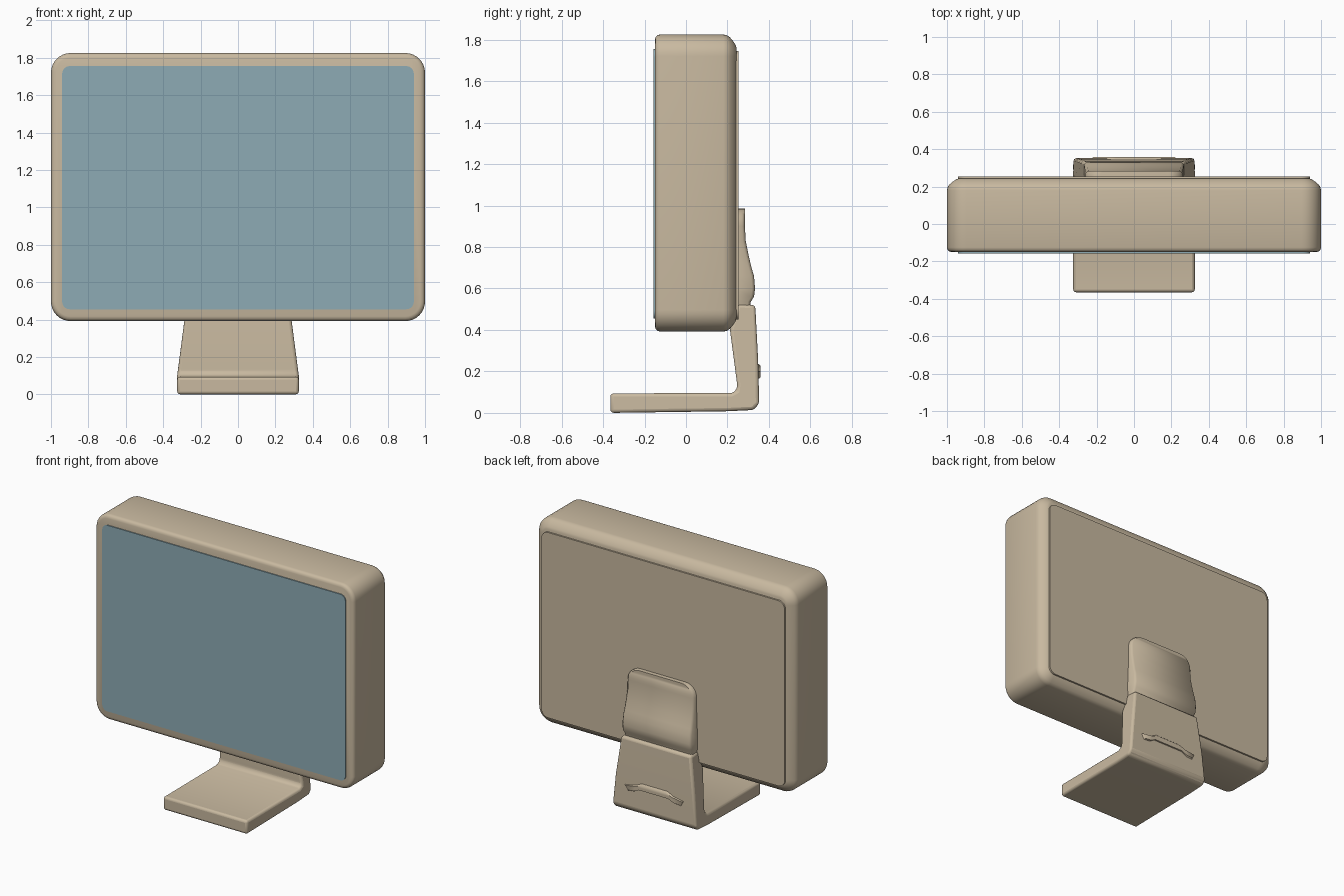
import bpy, bmesh, math

if "Cube" in bpy.data.objects:
    bpy.data.objects.remove(bpy.data.objects["Cube"])


def material(name, rgb):
    m = bpy.data.materials.new(name)
    m.diffuse_color = (*rgb, 1)
    m.use_nodes = True
    m.node_tree.nodes["Principled BSDF"].inputs["Base Color"].default_value = m.diffuse_color
    return m


BEIGE = material("warm_beige", (0.58, 0.485, 0.35))
BLUE = material("screen_blue", (0.27, 0.41, 0.46))


def finish(name, bm, mat, bevel=0, angle=35):
    bmesh.ops.recalc_face_normals(bm, faces=bm.faces)
    me = bpy.data.meshes.new(name)
    bm.to_mesh(me)
    bm.free()
    me.materials.append(mat)
    ob = bpy.data.objects.new(name, me)
    bpy.context.collection.objects.link(ob)
    if bevel:
        b = ob.modifiers.new("soft_edges", 'BEVEL')
        b.width, b.segments = bevel, 3
        b.limit_method, b.angle_limit = 'ANGLE', math.radians(40)
    bpy.ops.object.select_all(action='DESELECT')
    ob.select_set(True)
    bpy.context.view_layer.objects.active = ob
    bpy.ops.object.shade_smooth_by_angle(angle=math.radians(angle))
    return ob


def rounded_rect(hx, z0, z1, r, n=8):
    pts = []
    for cx, cz, a0 in ((hx - r, z1 - r, 0), (-hx + r, z1 - r, 90),
                       (-hx + r, z0 + r, 180), (hx - r, z0 + r, 270)):
        for i in range(n + 1):
            a = math.radians(a0 + 90 * i / n)
            pts.append((cx + r * math.cos(a), cz + r * math.sin(a)))
    return pts


def loft(name, rings, mat, angle=35):
    """Skin a list of (points, y) rings of equal length and cap both ends."""
    bm = bmesh.new()
    loops = [[bm.verts.new((x, y, z)) for x, z in pts] for pts, y in rings]
    n = len(loops[0])
    for a, b in zip(loops, loops[1:]):
        for i in range(n):
            j = (i + 1) % n
            bm.faces.new((a[i], a[j], b[j], b[i]))
    bm.faces.new(loops[0])
    bm.faces.new(loops[-1])
    return finish(name, bm, mat, angle=angle)


def slab(name, hx, z0, z1, r, y0, y1, mat):
    p = rounded_rect(hx, z0, z1, r)
    return loft(name, [(p, y0), (p, y1)], mat)


# Monitor housing: rounded rectangle lofted from front lip to back chamfer
steps = [(-0.15, 0.025), (-0.146, 0.012), (-0.138, 0.004), (-0.125, 0.0),
         (0.18, 0.0), (0.198, 0.004), (0.212, 0.014), (0.226, 0.03),
         (0.238, 0.048), (0.243, 0.062)]
loft("monitor_housing",
     [(rounded_rect(1 - d, 0.392 + d, 1.825 - d, 0.105 - d), y) for y, d in steps],
     BEIGE, 50)

# Screen and back panel plates
slab("screen", 0.94, 0.455, 1.755, 0.04, -0.157, -0.149, BLUE)
slab("back_panel", 0.94, 0.45, 1.745, 0.05, 0.235, 0.254, BEIGE)

# Foot and upright: bent side profile whose width tapers upward
profile = [(-0.365, 0.002), (0.2, 0.008), (0.325, 0.014), (0.353, 0.045),
           (0.348, 0.25), (0.334, 0.52), (0.25, 0.525), (0.212, 0.4),
           (0.247, 0.135), (0.243, 0.108), (0.22, 0.096), (-0.365, 0.094)]
bm = bmesh.new()
sides = []
for s in (1, -1):
    sides.append([bm.verts.new((s * (0.325 - 0.13 * max(0, z - 0.1)), y, z))
                  for y, z in profile])
for i in range(len(profile)):
    j = (i + 1) % len(profile)
    bm.faces.new((sides[0][i], sides[0][j], sides[1][j], sides[1][i]))
bm.faces.new(sides[0])
bm.faces.new(sides[1])
# trim the slight dip so the model rests on the ground
for v in bm.verts:
    if v.co.z < 0.01 and v.co.y < 0:
        v.co.z = 0
finish("stand_foot", bm, BEIGE, bevel=0.016, angle=40)

# Mounting plate on the back: rows of (z, back y, half width), rounded at top
rows = [(0.50, 0.31, 0.262), (0.535, 0.312, 0.265), (0.56, 0.328, 0.268),
        (0.60, 0.333, 0.268), (0.66, 0.328, 0.266), (0.70, 0.316, 0.264),
        (0.76, 0.302, 0.262), (0.83, 0.288, 0.26), (0.90, 0.284, 0.26)]
for i in range(1, 8):
    a = math.radians(90 * i / 7)
    rows.append((0.90 + 0.085 * math.sin(a), 0.284, 0.175 + 0.085 * math.cos(a)))
bm = bmesh.new()
bars = []
for z, y, w in rows:
    rim = min(0.014, (y - 0.24) * 0.3)
    bars.append([bm.verts.new(c) for c in (
        (-w, 0.24, z), (-w, y - rim, z), (-w + rim, y, z),
        (w - rim, y, z), (w, y - rim, z), (w, 0.24, z))])
for a, b in zip(bars, bars[1:]):
    for i in range(6):
        j = (i + 1) % 6
        bm.faces.new((a[i], a[j], b[j], b[i]))
bm.faces.new(bars[0])
bm.faces.new(bars[-1])
finish("mounting_plate", bm, BEIGE, angle=50)

# Low arched ridge of the cable opening on the back of the upright
path = [(-0.23, 0.2), (-0.21, 0.16), (-0.16, 0.165), (-0.12, 0.19),
        (0.12, 0.19), (0.16, 0.165), (0.21, 0.16), (0.23, 0.2),
        (0.15, 0.215), (0.1, 0.24), (-0.1, 0.24), (-0.15, 0.215)]
bm = bmesh.new()
outer = [bm.verts.new((x, 0.345, z)) for x, z in path]
crest = [bm.verts.new((x * 0.95, 0.359, 0.197 + (z - 0.197) * 0.7)) for x, z in path]
for i in range(len(path)):
    j = (i + 1) % len(path)
    bm.faces.new((outer[i], outer[j], crest[j], crest[i]))
bm.faces.new(crest)
finish("cable_ridge", bm, BEIGE, angle=50)
